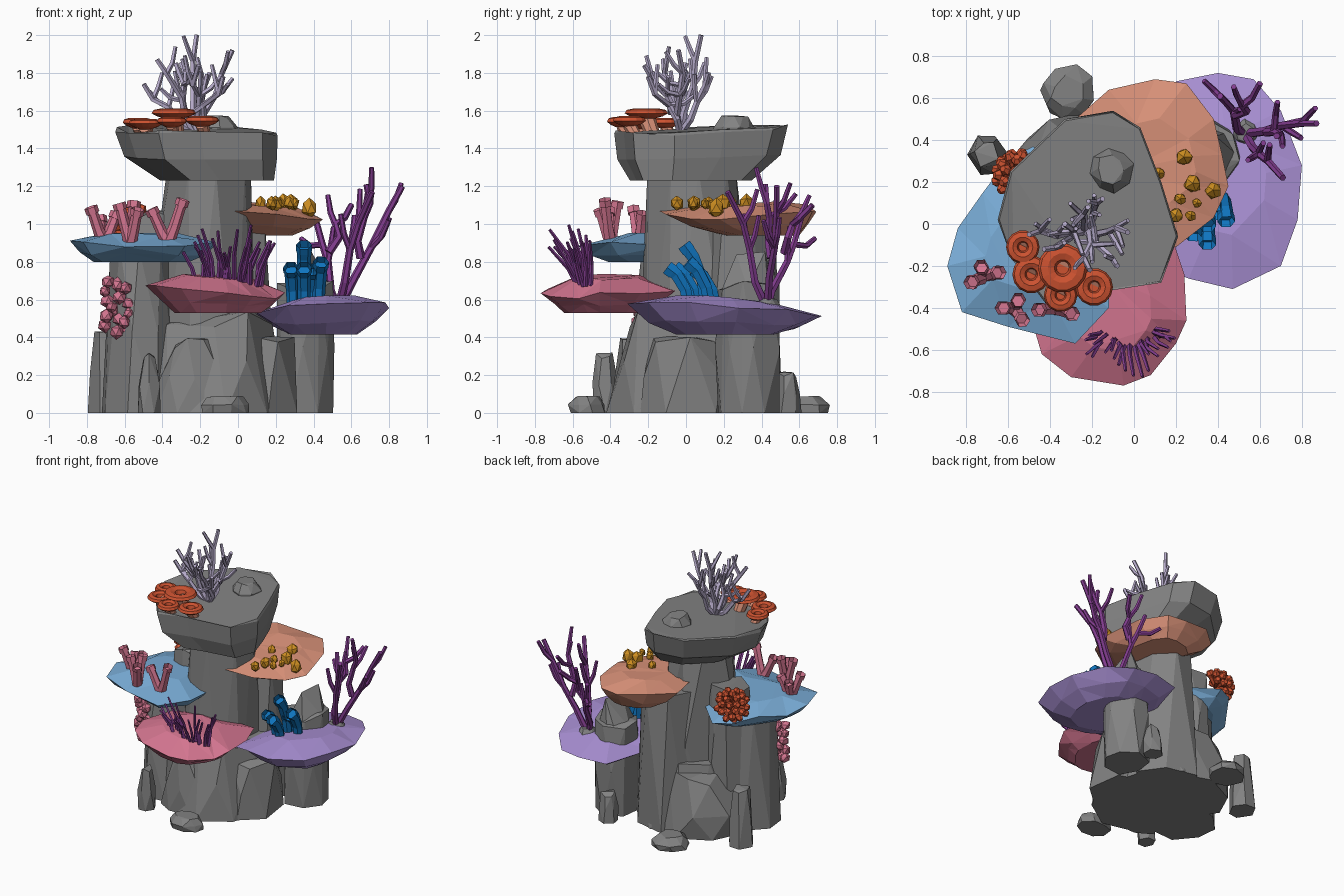
import bpy, bmesh, math, random
from mathutils import Vector

cube = bpy.data.objects.get("Cube")
if cube:
    bpy.data.objects.remove(cube)
rng = random.Random(7)


def material(name, *rgb):
    mat = bpy.data.materials.new(name)
    mat.use_nodes = True
    mat.diffuse_color = (*rgb, 1)
    for node in mat.node_tree.nodes:
        if node.type == 'BSDF_PRINCIPLED':
            node.inputs["Base Color"].default_value = (*rgb, 1)
    return mat


grey = material("stone grey", .225, .225, .225)
sky = material("sky blue", .19, .41, .67)
pink = material("rose pink", .66, .18, .28)
salmon = material("salmon", .73, .30, .20)
violet = material("soft violet", .40, .28, .66)
red = material("orange red", .61, .085, .03)
amber = material("amber", .61, .27, .015)
blue = material("bright blue", .005, .18, .53)
pale = material("pale lavender", .46, .40, .58)
plum = material("plum", .22, .045, .27)


def finish(name, bm, mat):
    bmesh.ops.recalc_face_normals(bm, faces=bm.faces)
    mesh = bpy.data.meshes.new(name)
    bm.to_mesh(mesh)
    bm.free()
    mesh.materials.append(mat)
    obj = bpy.data.objects.new(name, mesh)
    bpy.context.collection.objects.link(obj)


def wobble(a):
    return Vector([rng.uniform(-a, a) for _ in range(3)])


def ring(c, rx, ry, n, turn=0):
    angles = [turn + math.tau * i / n for i in range(n)]
    return [Vector(c) + Vector((rx * math.cos(a), ry * math.sin(a), 0)) for a in angles]


def loft(bm, rings):
    """Bridge rings of equal count, close both ends and return the last cap."""
    loops = [[bm.verts.new(p) for p in r] for r in rings]
    n = len(loops[0])
    for a, b in zip(loops, loops[1:]):
        for i in range(n):
            j = (i + 1) % n
            bm.faces.new((a[i], a[j], b[j], b[i]))
    bm.faces.new(loops[0])
    return bm.faces.new(loops[-1])


def tube(bm, pts, radii, n=5, hollow=False):
    rings = []
    for i, p in enumerate(pts):
        d = pts[min(i + 1, len(pts) - 1)] - pts[max(i - 1, 0)]
        q = Vector((0, 0, 1)).rotation_difference(d)
        rings.append([p + q @ v for v in ring((0, 0, 0), radii[i], radii[i], n)])
    cap = loft(bm, rings)
    if hollow:
        bmesh.ops.inset_individual(bm, faces=[cap], thickness=radii[-1] * .3)
        d = (pts[-2] - pts[-1]).normalized() * radii[-1]
        bmesh.ops.translate(bm, verts=cap.verts, vec=d)


def rock(name, x, y, rx, ry, z0, z1, top=.75, mid=.92, n=8, drop=.05):
    """Faceted boulder or pillar: the hull of three rough rings."""
    bm = bmesh.new()
    for t, s in ((0, 1), (.5, mid), (1, top)):
        for p in ring((x, y, z0 + t * (z1 - z0)), rx * s, ry * s, n, rng.random()):
            p += wobble(min(rx, ry) * .1) * Vector((1, 1, 0))
            p.z -= rng.random() * drop * t
            bm.verts.new(p)
    hull = bmesh.ops.convex_hull(bm, input=bm.verts)
    bmesh.ops.delete(bm, geom=list(set(hull["geom_interior"])), context='VERTS')
    bmesh.ops.dissolve_limit(bm, angle_limit=.16, verts=bm.verts, edges=bm.edges)
    finish(name, bm, grey)


def slab(name, outline, mat, low, rim, high, under, tilt=(0, 0), shift=(0, 0), over=.5,
         belly=.78):
    """Thin shelf: rim outline, smaller underside, slightly raised top."""
    pts = [Vector((x, y, 0)) for x, y in outline]
    c = sum(pts, Vector()) / len(pts)
    rings = []
    for s, z, k in ((under, low, 0), (belly, low * .55 + rim * .45, .5),
                    (1, rim, 1), (over, high, over)):
        off = Vector((*shift, 0)) * (1 - s if z < rim else 0)
        rings.append([c + (p - c) * s + off + Vector((0, 0, z + k * (
            (p - c).dot(Vector((*tilt, 0))) + rng.uniform(-.018, .018)))) for p in pts])
    bm = bmesh.new()
    loft(bm, rings)
    bmesh.ops.triangulate(bm, faces=bm.faces)
    bmesh.ops.dissolve_limit(bm, angle_limit=.06, verts=bm.verts, edges=bm.edges)
    finish(name, bm, mat)


# Stone pillars, buttresses and loose rocks
rock("main_pillar", -.165, .045, .3, .3, 0, 1.28, .8, .93, 9, 0)
rock("pillar_base", -.14, .04, .4, .44, 0, .55, .75, .93, 9, .1)
rock("back_pillar", -.05, .28, .24, .22, 0, 1.02, .8, .9, 7)
rock("left_pillar", -.51, -.05, .2, .24, 0, .88, .8, .92, 8)
rock("left_spire", -.42, .08, .17, .17, .3, 1.16, .75, .95, 7, .18)
rock("right_pillar", .35, .33, .15, .17, 0, .7, .95, 1, 7)
rock("right_spire", .36, .33, .15, .16, .5, .86, .5, .9, 6, .2)
rock("right_buttress", .12, -.01, .2, .24, 0, .41, .82, .95, 6, .04)
rock("front_boulder", -.24, -.27, .19, .13, 0, .42, .55, .9, 7, .1)
rock("back_boulder", -.25, .25, .36, .26, 0, .46, .65, .97, 8, .12)
rock("front_left_stub", -.47, -.43, .06, .07, 0, .32, .6, .95, 6)
rock("left_stub", -.7, .33, .09, .1, 0, .44, .65, .9, 6)
rock("back_stub", .28, .54, .07, .07, 0, .23, .7, .95, 6)
rock("front_low_rock", -.07, -.52, .13, .1, 0, .09, .7, 1, 8, .01)
rock("back_low_rock", -.31, .63, .13, .13, 0, .09, .6, 1, 8, .01)
rock("cap_rock", -.11, .26, .11, .11, 1.45, 1.58, .6, .95, 8, .02)
rock("coral_foot", .53, .43, .085, .085, .5, .61, .5, .88, 8, .01)

# Broad stone cap and four coloured shelves
slab("stone_cap", [(-.65, .02), (-.59, .25), (-.33, .5), (-.1, .54), (.03, .46), (.13, .2),
                   (.21, -.06), (.13, -.28), (-.2, -.33), (-.42, -.38), (-.58, -.17)],
     grey, 1.23, 1.495, 1.5, .7, (-.01, .05), (.36, -.17), .98, .94)
slab("blue_shelf", [(-.89, -.2), (-.84, -.02), (-.72, .15), (-.6, .31), (-.48, .37), (-.3, .2),
                    (-.12, -.1), (-.12, -.4), (-.28, -.57), (-.6, -.49), (-.82, -.42)],
     sky, .8, .895, .945, .66, belly=.86)
slab("pink_shelf", [(-.49, -.45), (-.44, -.62), (-.3, -.73), (-.05, -.77), (.08, -.72),
                    (.2, -.57), (.25, -.46), (.24, -.24), (.18, -.06), (-.2, -.05), (-.42, -.2)],
     pink, .53, .64, .715, .62, (-.06, .02))
slab("salmon_shelf", [(-.28, .5), (-.12, .64), (.1, .69), (.25, .67), (.38, .5), (.42, .33),
                      (.45, .18), (.38, .03), (.2, -.11), (-.03, -.14), (-.2, .2)],
     salmon, .94, 1.06, 1.1, .48, (-.07, .03), (0, .2))
slab("violet_shelf", [(.2, .68), (.4, .72), (.57, .69), (.7, .54), (.8, .28), (.78, .02),
                      (.7, -.2), (.47, -.31), (.26, -.26), (.1, -.19), (.09, .3)],
     violet, .415, .54, .6, .5, (.06, -.05))


def limb(bm, base, tip, r, twigs, reach, n=5, sway=.025):
    """Rising branch that spreads outward and carries random twigs."""
    a, b = Vector(base), Vector(tip)
    pts = []
    for t in (0, .25, .5, .75, 1):
        p = a.lerp(b, t ** 1.1)
        p.z = a.z + (b.z - a.z) * t
        pts.append(p + wobble(sway if 0 < t < 1 else 0))
    tube(bm, pts, [r * (1.25 - .1 * i) for i in range(5)], n)
    for i in range(twigs):
        p = pts[2 + i % 2]
        d = (wobble(1) + (b - a).normalized() * .4 + Vector((0, 0, .6))).normalized()
        q = p + d * reach * .5 + wobble(.01)
        tube(bm, [p, q, q + (d + Vector((0, 0, .6))) * reach * .4], [r * .9, r * .85, r * .7], n)


# Branching corals
bm = bmesh.new()
for tip in [(-.43, -.12, 1.87), (-.5, -.05, 1.74), (-.22, .08, 2), (-.03, -.04, 1.92),
            (-.08, -.2, 1.78), (-.33, 0, 1.85), (-.15, .12, 1.8), (-.21, -.22, 1.84)]:
    limb(bm, (-.23, -.03, 1.48), tip, .016, 3, .14)
finish("pale_branch_coral", bm, pale)
bm = bmesh.new()
root = (.53, .43, .55)
for base, tip, twigs in [(root, (.41, .61, 1.03), 2), ((.48, .52, .85), (.6, .67, 1.1), 1),
                         (root, (.87, .48, 1.2), 3), (root, (.71, .22, 1.17), 3),
                         ((.65, .45, .82), (.68, .42, 1.21), 2)]:
    limb(bm, base, tip, .019, twigs, .17, 6, .03)
finish("plum_branch_coral", bm, plum)

# Thin whips along the front shelf
bm = bmesh.new()
for i in range(21):
    a = math.pi * (1.02 + .96 * i / 20)
    out = Vector((math.cos(a), math.sin(a), 0))
    base = Vector((-.04, -.5, .67)) + out * Vector((.17, .09, 0)) * rng.uniform(.6, 1.1)
    tip = base + out * Vector((.11, .14, 0)) * rng.uniform(.4, 1.2)
    tip.z = rng.uniform(.84, 1)
    mid = base.lerp(tip, .5) - out * .02 + wobble(.015)
    tube(bm, [base, mid, tip], [.013, .011, .008], 4)
finish("whip_coral", bm, plum)

# Chunky forked tubes on the left shelf
bm = bmesh.new()
for base, tips in [((-.71, -.25, .9), [(-.78, -.28, 1.09), (-.64, -.23, 1.06), (-.73, -.2, 1.04)]),
                   ((-.57, -.4, .9), [(-.63, -.4, 1.11), (-.53, -.46, 1.08), (-.55, -.36, 1.12)]),
                   ((-.37, -.4, .9), [(-.46, -.41, 1.08), (-.29, -.43, 1.13)])]:
    for tip in tips:
        a, b = Vector(base), Vector(tip)
        mid = a.lerp(b, .4) - Vector((0, 0, .01))
        tube(bm, [a, mid, b.lerp(a, .15), b], [.036, .03, .028, .036], 6, True)
finish("forked_coral", bm, pink)

# Curved pipes on the right shelf
bm = bmesh.new()
for x, y, z in [(.28, -.06, .77), (.35, -.01, .89), (.35, -.1, .77), (.44, .01, .8), (.39, .04, .76)]:
    a, b = Vector((x * .8 + .07, y + .12, .54)), Vector((x, y, z))
    tube(bm, [a, a.lerp(b, .4) + Vector((0, .025, .02)), a.lerp(b, .75) + Vector((0, .02, .02)), b],
         [.034, .035, .037, .042], 6, True)
finish("pipe_coral", bm, blue)

# Ring-shaped mushroom caps with stems
caps, stems = bmesh.new(), bmesh.new()
for x, y, z, r in [(-.53, -.11, 1.55, .08), (-.49, -.24, 1.545, .09), (-.34, -.21, 1.6, .118),
                   (-.35, -.34, 1.555, .08), (-.19, -.3, 1.56, .09)]:
    profile = [(.3, -.045), (.75, -.03), (1, -.014), (.9, .004), (.6, .011), (.34, 0), (.25, -.03)]
    loft(caps, [ring((x, y, z + h), r * s, r * s, 14) for s, h in profile])
    foot = Vector((x + .02, y + .04, 1.46))
    tube(stems, [foot, Vector((x, y, z - .035))], [r * .32, r * .4], 8)
finish("mushroom_caps", caps, red)
finish("mushroom_stems", stems, salmon)

# Cluster of radiating stubs at the back of the left shelf
bm = bmesh.new()
c = Vector((-.55, .23, .98))
turn = Vector((0, 0, 1)).rotation_difference(Vector((-.6, .6, .5)))
for i in range(26):
    h = (i + .5) / 26
    a, w = i * 2.4, math.sqrt(1 - h * h)
    d = turn @ Vector((w * math.cos(a), w * math.sin(a), h))
    tube(bm, [c, c + d * .08, c + d * .105, c + d * .13], [.016, .02, .029, .016], 6)
finish("stub_cluster", bm, red)


def knobs(name, spots, mat):
    bm = bmesh.new()
    for p, r, tall in spots:
        made = bmesh.ops.create_icosphere(bm, subdivisions=1, radius=r)["verts"]
        for v in made:
            v.co = v.co * Vector((1, 1, tall)) + wobble(r * .12) + Vector(p)
    finish(name, bm, mat)


# Rounded knobs on the back shelf and on the left pillar
knobs("amber_knobs", [((x, y, 1.11), r, 1.2) for x, y, r in [
    (.12, .24, .032), (.24, .32, .042), (.28, .19, .045), (.22, .12, .03), (.3, .1, .025),
    (.2, .04, .037), (.27, .04, .028), (.18, -.05, .035)]] + [((.38, .16, 1.085), .043, 1.3)], amber)
knobs("pink_knobs", [((-.64 + .065 * math.sin(i * 2.3), -.22 + .04 * math.cos(i * 2.3 + 2.4),
                       .43 + .0165 * i), rng.uniform(.027, .041), 1) for i in range(17)], pink)
